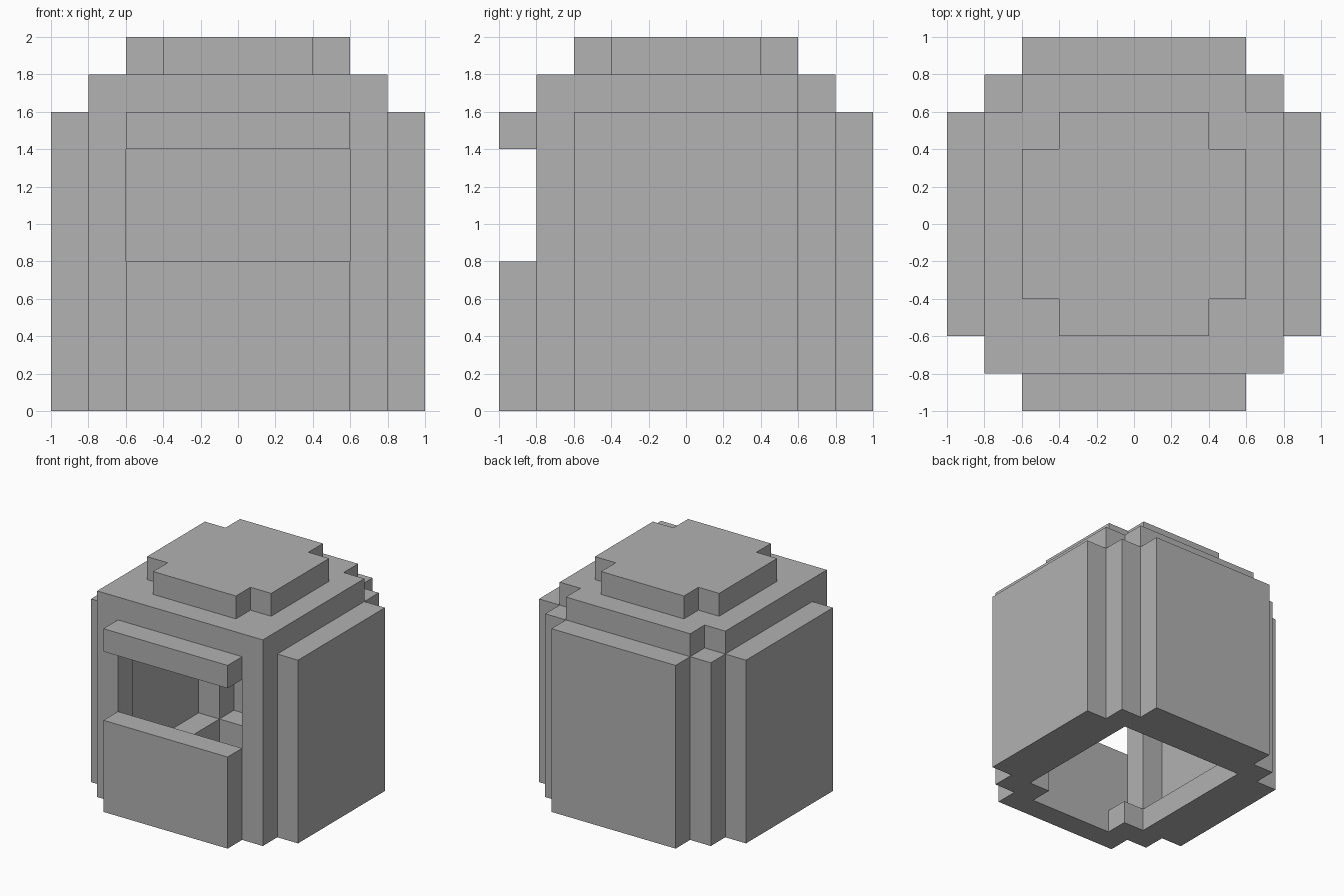
import bpy, bmesh, math
from mathutils import Vector

UNIT = 0.2  # edge of one block

cube = bpy.data.objects.get("Cube")
if cube:
    bpy.data.objects.remove(cube, do_unlink=True)

grey = bpy.data.materials.new("plain_grey")
grey.use_nodes = True
GREY = (0.445, 0.445, 0.445, 1.0)
grey.diffuse_color = GREY
grey.node_tree.nodes["Principled BSDF"].inputs["Base Color"].default_value = GREY


def block(x0, x1, y0, y1, z0, z1):
    """All unit cells inside a box, given in block units."""
    return {(x, y, z) for x in range(x0, x1) for y in range(y0, y1) for z in range(z0, z1)}


def mirrored(cells):
    """Cells reflected across the centre plane x = 0."""
    return {(-1 - x, y, z) for x, y, z in cells}


def both(*box):
    cells = block(*box)
    return cells | mirrored(cells)


parts = {}

# Side and back armour panels
parts["left_panel"] = block(4, 5, -3, 3, 0, 8)
parts["right_panel"] = mirrored(parts["left_panel"])
parts["back_panel"] = block(-3, 3, 4, 5, 0, 8)

# Face: guard below and brow above the open slot
parts["chin_guard"] = block(-3, 3, -5, -4, 0, 4)
parts["brow"] = block(-3, 3, -5, -4, 7, 8)

# Corner posts joining the panels
for end, y in (("front", -4), ("back", 3)):
    post = block(3, 4, y, y + 1, 0, 8)
    parts["left_" + end + "_post"] = post
    parts["right_" + end + "_post"] = mirrored(post)

# Inner rim around the bottom opening, with two small stubs behind the chin
parts["bottom_rim"] = (both(3, 4, -3, 3, 0, 1) | block(-3, 3, 3, 4, 0, 1)
                       | both(2, 3, -4, -3, 0, 1))

# Stepped roof: a ring with filled inner corners, then the crown
crown = block(-3, 3, -2, 2, 9, 10) | block(-2, 2, -3, 3, 9, 10)
ring = block(-4, 4, -4, 4, 8, 9) - both(3, 4, 3, 4, 8, 9)
parts["roof_ring"] = ring - {(x, y, z - 1) for x, y, z in crown}
parts["crown"] = crown

solid = set().union(*parts.values())
DIRECTIONS = [Vector(d) for d in ((1, 0, 0), (0, 1, 0), (0, 0, 1))]


def build(name, cells):
    """Make the exposed faces of a part and merge the flat ones."""
    bm = bmesh.new()
    verts = {}

    def vert(p):
        key = tuple(round(c) for c in p)
        if key not in verts:
            verts[key] = bm.verts.new(Vector(key) * UNIT)
        return verts[key]

    for cell in sorted(cells):
        for i, axis in enumerate(DIRECTIONS):
            u, v = DIRECTIONS[(i + 1) % 3], DIRECTIONS[(i + 2) % 3]
            for side in (1, -1):
                near = Vector(cell) + axis * side
                if tuple(round(c) for c in near) in solid:
                    continue
                base = Vector(cell) + (axis if side > 0 else Vector())
                loop = [base, base + u, base + u + v, base + v]
                bm.faces.new([vert(p) for p in loop[::side]])
    bmesh.ops.dissolve_limit(bm, angle_limit=math.radians(1),
                             verts=bm.verts[:], edges=bm.edges[:])
    mesh = bpy.data.meshes.new(name)
    bm.to_mesh(mesh)
    bm.free()
    mesh.materials.append(grey)
    obj = bpy.data.objects.new(name, mesh)
    bpy.context.scene.collection.objects.link(obj)


for name, cells in parts.items():
    build(name, cells)
